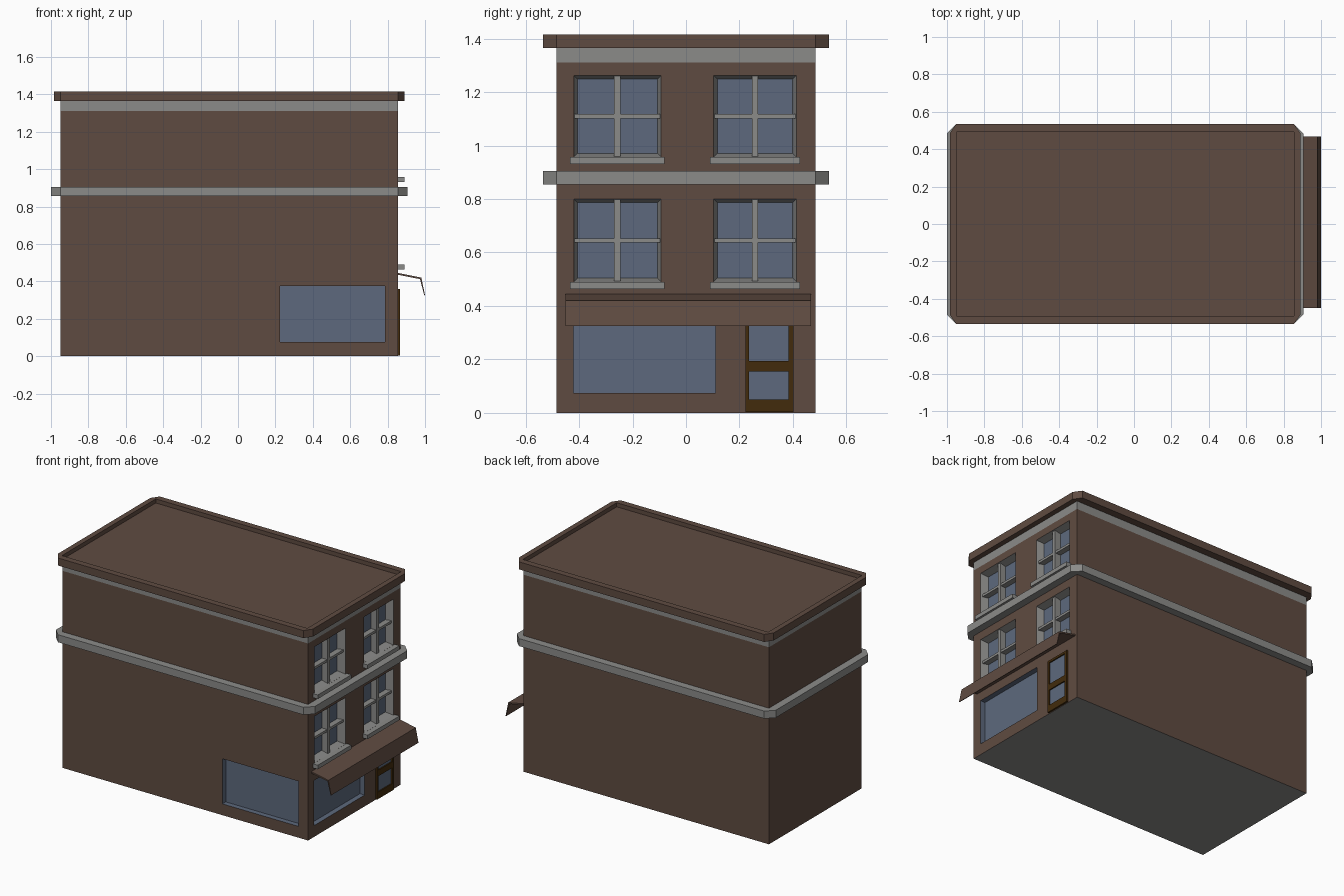
import bpy, bmesh
from mathutils import Vector

if "Cube" in bpy.data.objects:
    bpy.data.objects.remove(bpy.data.objects["Cube"])

X0, X1, Y = -0.95, 0.855, 0.485      # wall footprint
TOP = 1.365


def material(name, rgb):
    m = bpy.data.materials.new(name)
    lin = [(c / 255 / 12.92) if c < 11 else ((c / 255 + 0.055) / 1.055) ** 2.4 for c in rgb]
    m.diffuse_color = (*lin, 1)
    m.use_nodes = True
    m.node_tree.nodes["Principled BSDF"].inputs["Base Color"].default_value = m.diffuse_color
    return m


BRICK = material("brown brick", (95, 75, 65))
STONE = material("grey stone", (139, 139, 137))
GLASS = material("blue glass", (93, 105, 125))
WOOD = material("dark wood", (66, 43, 12))


def finish(name, bm, *mats):
    bmesh.ops.remove_doubles(bm, verts=bm.verts, dist=1e-5)
    bmesh.ops.recalc_face_normals(bm, faces=bm.faces)
    me = bpy.data.meshes.new(name)
    bm.to_mesh(me)
    bm.free()
    for m in mats:
        me.materials.append(m)
    ob = bpy.data.objects.new(name, me)
    bpy.context.collection.objects.link(ob)
    return ob


def box(name, x, y, z, mat):
    bm = bmesh.new()
    bmesh.ops.create_cube(bm, size=1)
    for v in bm.verts:
        v.co = [r[0] + (c + 0.5) * (r[1] - r[0]) for c, r in zip(v.co, (x, y, z))]
    return finish(name, bm, mat)


def outline(out_x, out_y, z):
    """Footprint pushed outward, with the corners cut off at the wall lines."""
    a, b, c = X0 - out_x, X1 + out_x, Y + out_y
    return [Vector((*p, z)) for p in ((X0, -c), (X1, -c), (b, -Y), (b, Y),
                                      (X1, c), (X0, c), (a, Y), (a, -Y))]


def stack(loops, cap_first=False, cap_last=False):
    """Skin a list of outlines from one to the next."""
    bm = bmesh.new()
    rows = [[bm.verts.new(p) for p in loop] for loop in loops]
    for r, s in zip(rows, rows[1:]):
        for i in range(8):
            j = (i + 1) % 8
            bm.faces.new((r[i], r[j], s[j], s[i]))
    if cap_first:
        bm.faces.new(rows[0])
    if cap_last:
        bm.faces.new(rows[-1])
    bmesh.ops.remove_doubles(bm, verts=bm.verts, dist=1e-5)
    return bm


# Walls with a flush stone frieze and grey underside
bm = stack([outline(0, 0, z) for z in (0, 1.31, TOP)], True, True)
bm.normal_update()
for f in bm.faces:
    z = f.calc_center_median().z
    f.material_index = 1 if z > 1.31 or z < 0.01 else 0
walls = finish("walls", bm, BRICK, STONE, GLASS)


def cut(x, y, z, taper=0.0, lining=GLASS):
    """Carve a recess; its back becomes glass, its sides the lining colour."""
    c = box("opening_cutter", x, y, z, lining)
    c.data.materials.append(GLASS)
    c.hide_render = True
    if taper:
        ym, zm = sum(y) / 2, sum(z) / 2
        for v in c.data.vertices:
            if v.co.x < x[0] + 1e-4:
                v.co.y += taper if v.co.y < ym else -taper
                v.co.z += taper if v.co.z < zm else -taper
        for p in c.data.polygons:
            if p.center.x < x[0] + 1e-4:
                p.material_index = 1
    mod = walls.modifiers.new("opening", 'BOOLEAN')
    mod.operation, mod.solver, mod.object = 'DIFFERENCE', 'EXACT', c
    mod.material_mode = 'TRANSFER'
    bpy.context.view_layer.objects.active = walls
    bpy.ops.object.modifier_apply(modifier=mod.name)
    bpy.data.objects.remove(c)


# Shop windows
cut((X1 - 0.035, X1 + 0.05), (-0.42, 0.11), (0.075, 0.375))
cut((0.225, 0.785), (-Y - 0.05, -Y + 0.035), (0.075, 0.375))

# Upper windows: tapered recess, glazing bars and sill
D = 0.05
for z0, z1 in ((0.49, 0.80), (0.957, 1.262)):
    for y0, y1 in ((-0.42, -0.093), (0.103, 0.413)):
        cut((X1 - D, X1 + 0.001), (y0, y1), (z0, z1), 0.014, STONE)
        ym, zm = (y0 + y1) / 2, (z0 + z1) / 2
        box("window_mullion", (X1 - D, X1 - 0.008), (ym - 0.012, ym + 0.012), (z0, z1), STONE)
        box("window_crossbar", (X1 - D, X1 - 0.012), (y0, y1), (zm - 0.008, zm + 0.008), STONE)
        box("window_sill", (X1, 0.89), (y0 - 0.013, y1 + 0.013), (z0 - 0.027, z0), STONE)

# Stone belt course
finish("belt_course", stack([outline(0, 0, 0.855), outline(0.05, 0.05, 0.855),
                             outline(0.05, 0.05, 0.905), outline(0, 0, 0.905)]), STONE)

# Cornice with a sunken roof
finish("cornice_and_roof", stack([outline(0, 0, TOP), outline(0.035, 0.05, TOP),
                                  outline(0.035, 0.05, 1.415), outline(0, 0.008, 1.415),
                                  outline(0, 0.008, 1.388)], cap_last=True), BRICK)

# Door: stiles, rails and glass panes
dx = (X1, X1 + 0.012)
for y in ((0.222, 0.236), (0.383, 0.402)):
    box("door_stile", dx, y, (0.004, 0.36), WOOD)
for z in ((0.004, 0.05), (0.155, 0.195), (0.345, 0.36)):
    box("door_rail", dx, (0.236, 0.383), z, WOOD)
for z in ((0.05, 0.155), (0.195, 0.345)):
    box("door_pane", (X1, X1 + 0.004), (0.236, 0.383), z, GLASS)

# Awning: thin bent sheet with a hanging front flap
profile = [(X1, 0.445), (0.98, 0.42), (1.0, 0.325), (0.996, 0.325), (0.973, 0.412), (X1, 0.435)]
bm = bmesh.new()
ends = [[bm.verts.new((x, y, z)) for x, z in profile] for y in (-0.45, 0.468)]
for e in ends:
    bm.faces.new(e)
for i in range(6):
    j = (i + 1) % 6
    bm.faces.new((ends[0][i], ends[0][j], ends[1][j], ends[1][i]))
finish("awning", bm, BRICK)
